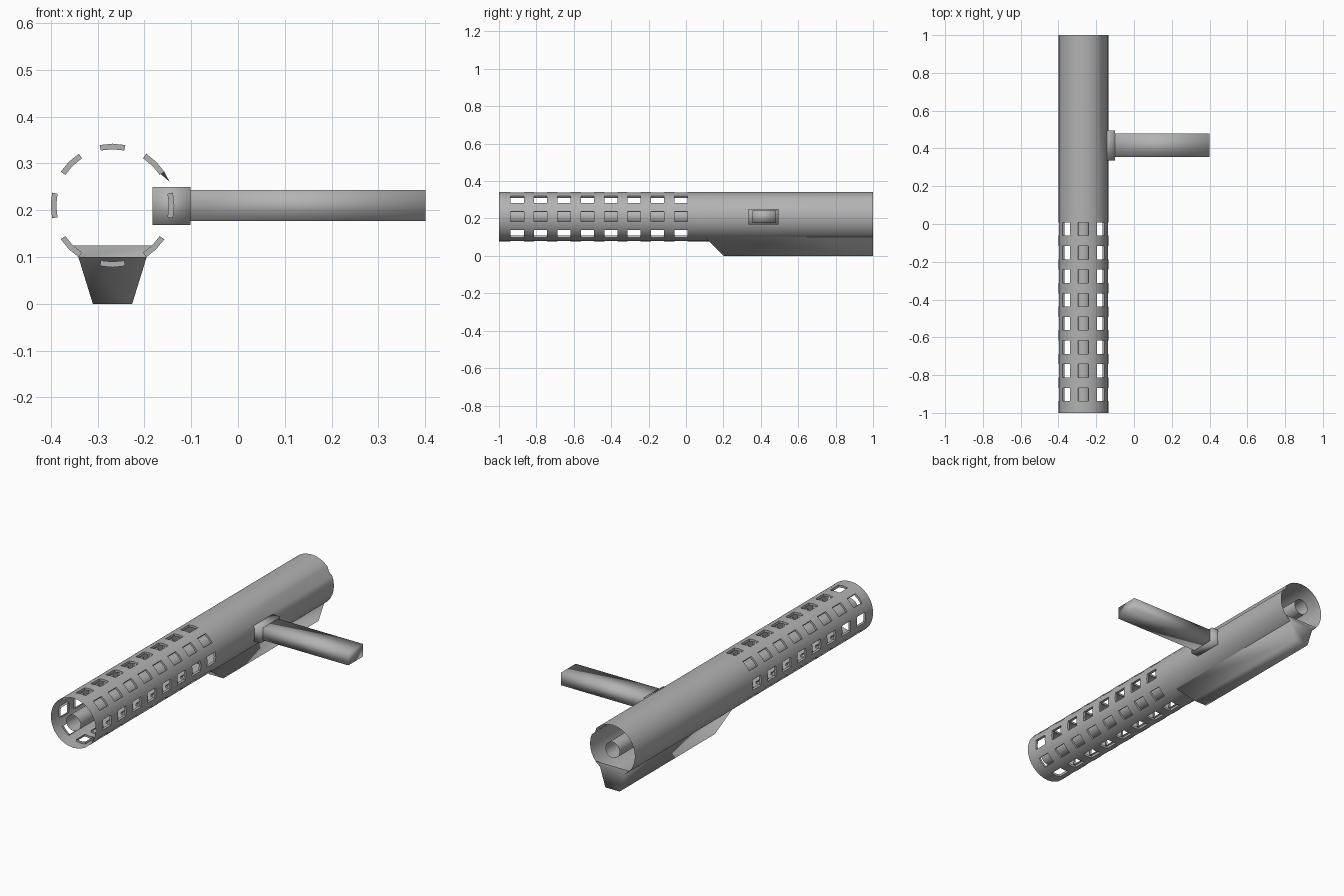
import bpy, bmesh, math

cube = bpy.data.objects.get("Cube")
if cube:
    bpy.data.objects.remove(cube, do_unlink=True)

AX, AZ, R = -0.268, 0.21, 0.132      # axis and radius of the main tube

metal = bpy.data.materials.new("grey_metal")
metal.use_nodes = True
metal.diffuse_color = (0.45, 0.45, 0.45, 1)
metal.node_tree.nodes["Principled BSDF"].inputs["Base Color"].default_value = (0.45, 0.45, 0.45, 1)


def finish(bm, name, angle=None):
    bmesh.ops.recalc_face_normals(bm, faces=bm.faces)
    mesh = bpy.data.meshes.new(name)
    bm.to_mesh(mesh)
    bm.free()
    mesh.materials.append(metal)
    obj = bpy.data.objects.new(name, mesh)
    bpy.context.collection.objects.link(obj)
    bpy.ops.object.select_all(action='DESELECT')
    obj.select_set(True)
    bpy.context.view_layer.objects.active = obj
    if angle:
        bpy.ops.object.shade_smooth_by_angle(angle=math.radians(angle))
    else:
        bpy.ops.object.shade_smooth()
    return obj


def ring_point(deg, y, r):
    a = math.radians(deg)
    return (AX + r * math.cos(a), y, AZ + r * math.sin(a))


# Perforated outer tube: eight rows of eight vent holes with inward rims
angles = [45 * s + d for s in range(8) for d in (-12, 0, 12, 22.5)]
rows = [-1.0]
for k in range(8):
    mid = -0.902 + 0.125 * k
    rows += [mid - 0.035, mid + 0.035]
hole_rows = set(range(1, len(rows), 2))
rows += [0.1, 0.35, 0.5, 1.0]

bm = bmesh.new()
grid = []
for y in rows:
    # shallow lengthwise groove on the upper side of the rear half
    grid.append([bm.verts.new(ring_point(a, y, R - 0.009 if a == 33 and y > 0.4 else R))
                 for a in angles])
n = len(angles)
for i in range(len(rows) - 1):
    for j in range(n):
        if not (i in hole_rows and j % 4 < 2):
            k = (j + 1) % n
            bm.faces.new((grid[i][j], grid[i][k], grid[i + 1][k], grid[i + 1][j]))
for i in hole_rows:
    for j in range(0, n, 4):
        loop = [grid[i][j + c] for c in range(3)] + [grid[i + 1][j + c] for c in (2, 1, 0)]
        inner = [bm.verts.new((AX + (v.co.x - AX) * 0.91, v.co.y, AZ + (v.co.z - AZ) * 0.91))
                 for v in loop]
        for c in range(6):
            d = (c + 1) % 6
            bm.faces.new((loop[c], loop[d], inner[d], inner[c]))
finish(bm, "perforated_tube", 40)

# Inner barrel, an open pipe along the same axis
bm = bmesh.new()
ends = [[bm.verts.new(ring_point(15 * s, y, 0.042)) for s in range(24)] for y in (-1, 1)]
for s in range(24):
    t = (s + 1) % 24
    bm.faces.new((ends[0][s], ends[0][t], ends[1][t], ends[1][s]))
finish(bm, "inner_barrel", 40)

# Tapered lower housing with a sloped front and a rear plate
bm = bmesh.new()


def pair(half, y, z):
    return [bm.verts.new((AX + side * half, y, z)) for side in (-1, 1)]


front_top, front_low = pair(0.073, 0.1, 0.1), pair(0.042, 0.2, 0)
back_low, back_top = pair(0.042, 1, 0), pair(0.073, 1, 0.1)
plate_top = pair(0.1, 1, 0.125)
strip = [front_top, front_low, back_low, back_top, plate_top]
for a, b in zip(strip, strip[1:]):
    bm.faces.new((a[0], a[1], b[1], b[0]))
for side in (0, 1):
    bm.faces.new([p[side] for p in strip[:4]])
finish(bm, "lower_housing")


# Side socket and the magazine that plugs into it
def box(name, low, high):
    bm = bmesh.new()
    bmesh.ops.create_cube(bm, size=1)
    for v in bm.verts:
        v.co = [lo + (c + 0.5) * (hi - lo) for c, lo, hi in zip(v.co, low, high)]
    return finish(bm, name)


box("magazine_socket", (-0.183, 0.335, 0.168), (-0.101, 0.495, 0.25))
box("side_magazine", (-0.11, 0.355, 0.177), (0.4, 0.48, 0.243))
